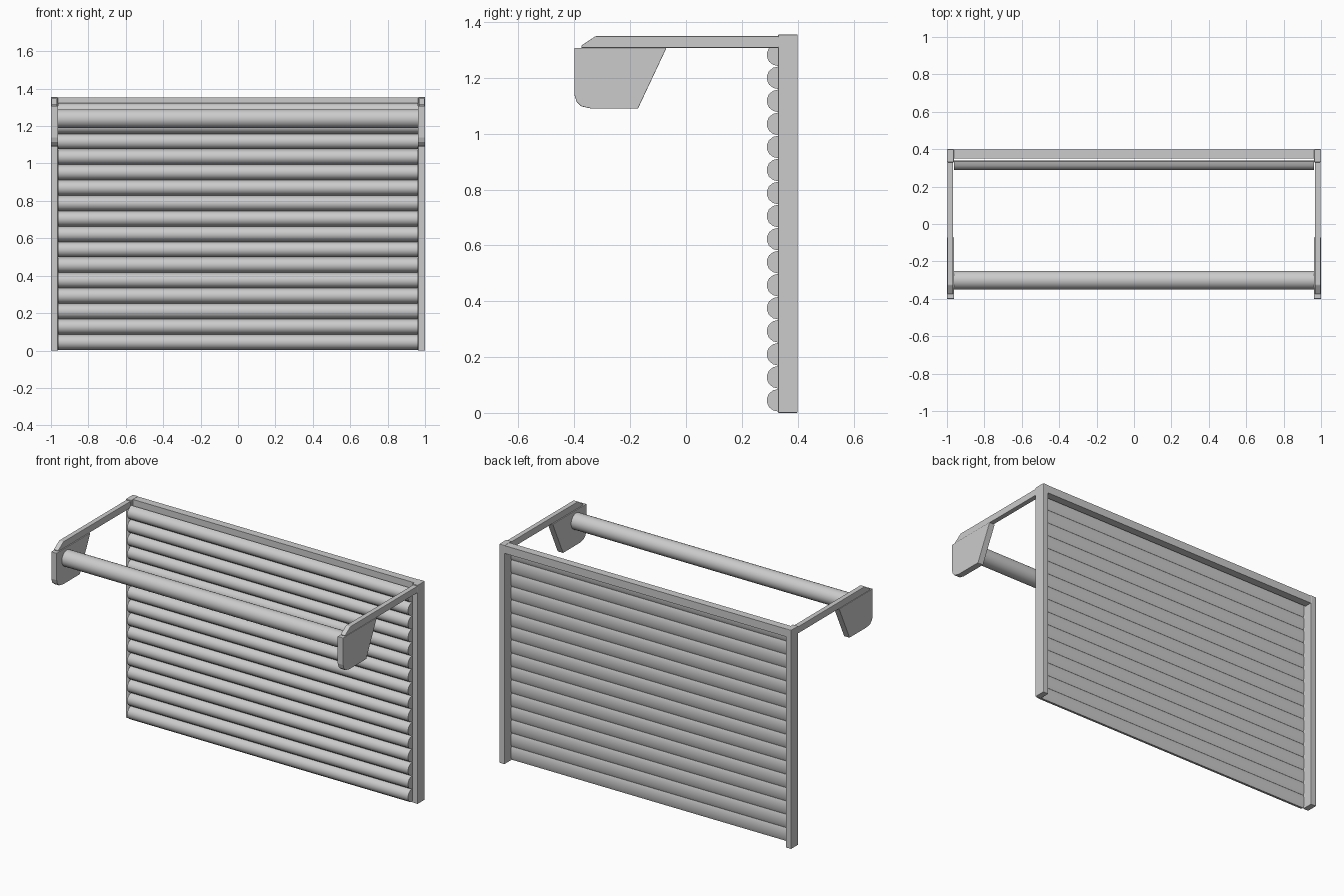
import bpy, bmesh, math

if "Cube" in bpy.data.objects:
    bpy.data.objects.remove(bpy.data.objects["Cube"])


def prism(name, profile, x0, x1, bevel=0.0, smooth=False):
    """Extrude a (y, z) profile along x."""
    bm = bmesh.new()
    f = bm.faces.new([bm.verts.new((x0, y, z)) for y, z in profile])
    r = bmesh.ops.extrude_face_region(bm, geom=[f])
    moved = [v for v in r["geom"] if isinstance(v, bmesh.types.BMVert)]
    bmesh.ops.translate(bm, verts=moved, vec=(x1 - x0, 0, 0))
    bmesh.ops.recalc_face_normals(bm, faces=bm.faces)
    me = bpy.data.meshes.new(name)
    bm.to_mesh(me)
    bm.free()
    ob = bpy.data.objects.new(name, me)
    bpy.context.collection.objects.link(ob)
    if bevel:
        m = ob.modifiers.new("bevel", "BEVEL")
        m.width, m.segments = bevel, 2
    if smooth:
        bpy.context.view_layer.objects.active = ob
        bpy.ops.object.select_all(action="DESELECT")
        ob.select_set(True)
        bpy.ops.object.shade_smooth_by_angle(angle=math.radians(50))
    return ob


def rect(y0, y1, z0, z1):
    return [(y0, z0), (y1, z0), (y1, z1), (y0, z1)]


# Shutter slats: rounded front, shallow back
half = [(0.333, 0.041), (0.312, 0.036), (0.297, 0.024), (0.29, 0.008)]
back = [(0.34, -0.022), (0.34, 0.022)]
for i in range(16):
    zc = 0.045 + i * 0.0825
    pts = half + [(y, -z) for y, z in reversed(half)] + back
    prism(f"slat_{i + 1}", [(y, zc + z) for y, z in pts], -0.962, 0.962, smooth=True)

# Header beam across the back
prism("header_beam", rect(0.35, 0.398, 1.305, 1.353), -0.965, 0.965)

# Roller tube
tube = [(-0.30 + 0.05 * math.cos(a), 1.24 + 0.05 * math.sin(a))
        for a in (2 * math.pi * k / 24 for k in range(24))]
prism("roller_tube", tube, -0.966, 0.966, smooth=True)

# Posts, arms and end brackets on both sides
arm = [(0.335, 1.307), (0.335, 1.349), (-0.325, 1.349), (-0.375, 1.315), (-0.375, 1.307)]
bracket = [(-0.40, 1.307), (-0.07, 1.307), (-0.172, 1.09), (-0.34, 1.09),
           (-0.375, 1.098), (-0.392, 1.115), (-0.40, 1.14)]
for s, side in ((-1, "left"), (1, "right")):
    prism(f"{side}_post", rect(0.33, 0.40, 0, 1.355), s * 0.963, s, bevel=0.003)
    prism(f"{side}_arm", arm, s * 0.967, s * 0.998, bevel=0.003)
    prism(f"{side}_bracket", bracket, s * 0.962, s, bevel=0.002)
